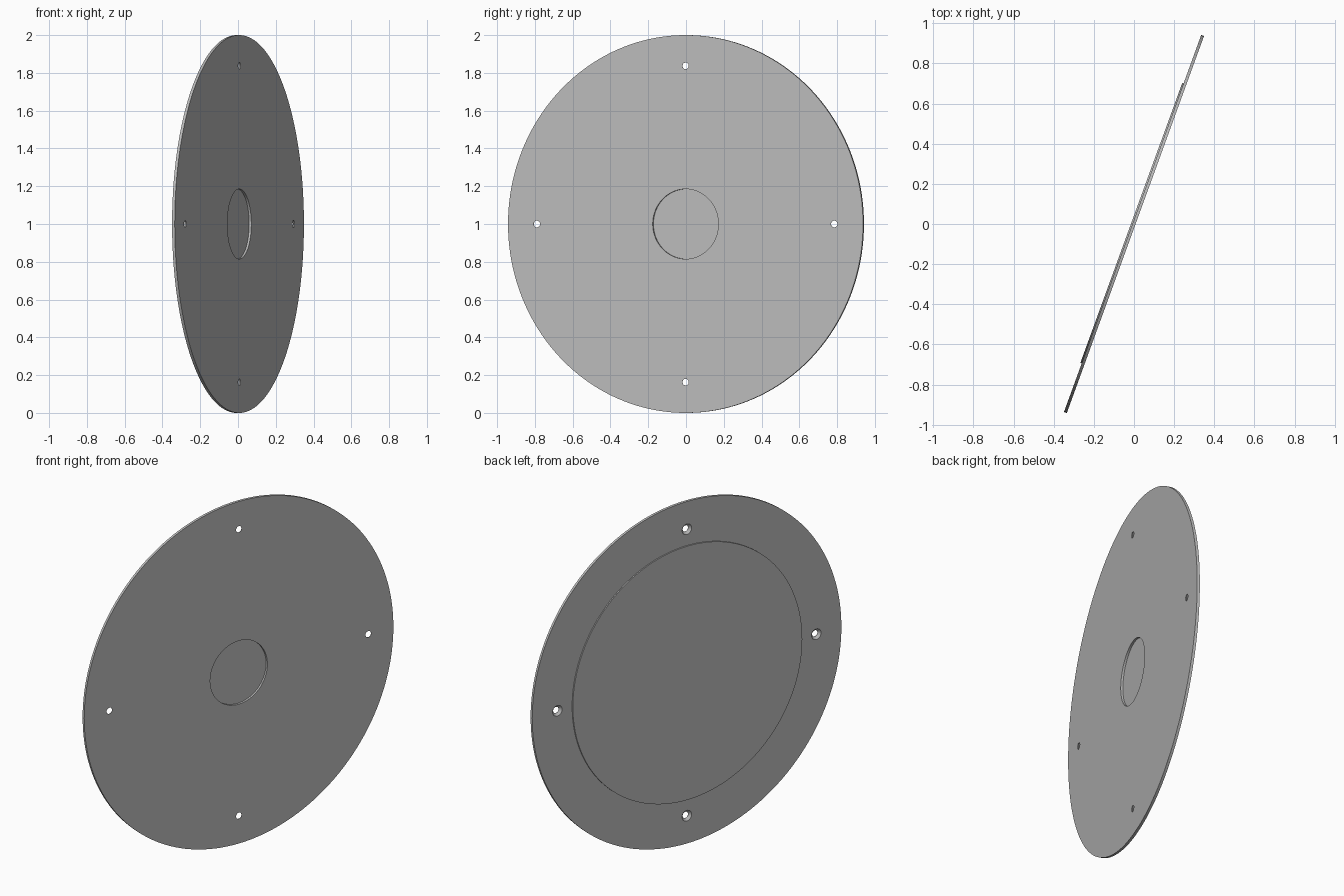
import bpy, bmesh
from math import pi, radians, cos, sin
from mathutils import Matrix

cube = bpy.data.objects.get("Cube")
if cube:
    bpy.data.objects.remove(cube, do_unlink=True)

HALF = 0.0075          # half the thickness of the flange
RAISE = 0.007          # height of the rear step
HOLE_RING = 0.8375     # distance of the holes from the centre

grey = bpy.data.materials.new("plain grey")
grey.use_nodes = True
colour = (0.5, 0.5, 0.5, 1)
grey.diffuse_color = colour
grey.node_tree.nodes["Principled BSDF"].inputs["Base Color"].default_value = colour


def lathe(name, profile, segments, centre=(0, 0)):
    """Turn (radius, height) points round z; the ends are closed with caps."""
    bm = bmesh.new()
    rings = []
    for r, h in profile:
        rings.append([bm.verts.new((centre[0] + r * cos(2 * pi * i / segments),
                                    centre[1] + r * sin(2 * pi * i / segments), h))
                      for i in range(segments)])
    for a, b in zip(rings, rings[1:]):
        for i in range(segments):
            j = (i + 1) % segments
            bm.faces.new((a[i], a[j], b[j], b[i]))
    bm.faces.new(rings[0])
    bm.faces.new(rings[-1])
    bmesh.ops.recalc_face_normals(bm, faces=bm.faces)
    mesh = bpy.data.meshes.new(name)
    bm.to_mesh(mesh)
    bm.free()
    mesh.materials.append(grey)
    obj = bpy.data.objects.new(name, mesh)
    bpy.context.collection.objects.link(obj)
    return obj


# Cover disc: raised step at the back, shallow round recess at the front
disc = lathe("cover_disc", [
    (0.742, -HALF - RAISE), (0.742, -HALF), (1, -HALF), (1, HALF),
    (0.185, HALF), (0.185, HALF - 0.012)], 160)

# Four screw holes, countersunk from the back
cutters = []
for k in range(4):
    a = k * pi / 2
    cutters.append(lathe("hole_cutter", [
        (0.036, -HALF - 0.005), (0.031, -HALF), (0.018, HALF - 0.002), (0.018, HALF + 0.01)],
        32, (HOLE_RING * cos(a), HOLE_RING * sin(a))))

bpy.context.view_layer.objects.active = disc
for cutter in cutters:
    cutter.hide_render = True
    mod = disc.modifiers.new("screw_hole", 'BOOLEAN')
    mod.operation = 'DIFFERENCE'
    mod.solver = 'EXACT'
    mod.object = cutter
    bpy.ops.object.modifier_apply(modifier=mod.name)
for cutter in cutters:
    bpy.data.objects.remove(cutter, do_unlink=True)

# Stand the disc upright, turned slightly about the vertical
disc.data.transform(Matrix.Translation((0, 0, 1))
                    @ Matrix.Rotation(radians(-20), 4, 'Z')
                    @ Matrix.Rotation(pi / 2, 4, 'Y'))
bpy.ops.object.select_all(action='DESELECT')
disc.select_set(True)
bpy.ops.object.shade_smooth_by_angle(angle=radians(30))
